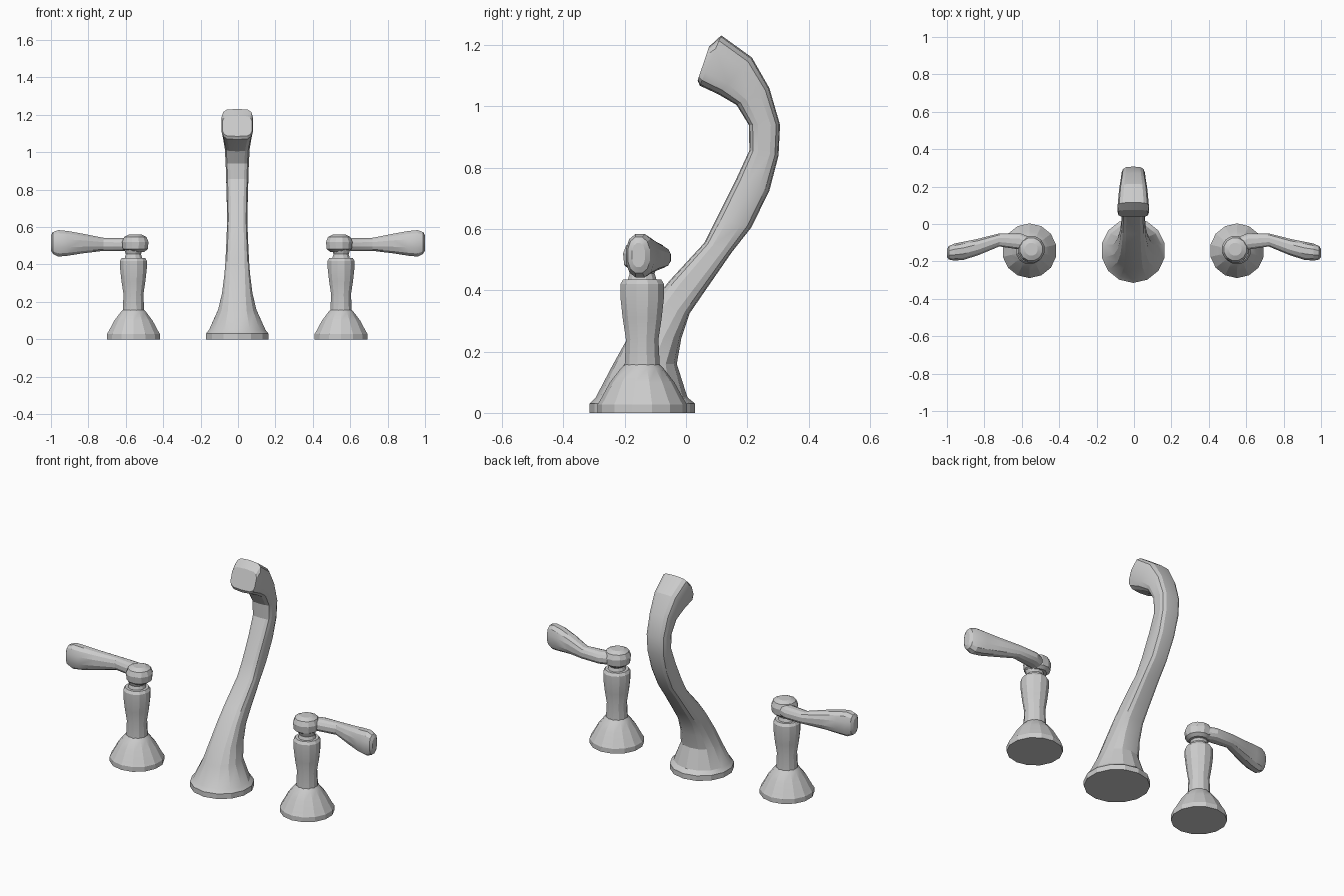
import bpy, bmesh, math
from mathutils import Vector

if "Cube" in bpy.data.objects:
    bpy.data.objects.remove(bpy.data.objects["Cube"])

metal = bpy.data.materials.new("brushed grey metal")
metal.use_nodes = True
grey = (0.6, 0.6, 0.6, 1)
metal.diffuse_color = grey
metal.node_tree.nodes["Principled BSDF"].inputs["Base Color"].default_value = grey


def loft(name, sections, sides=14):
    """Skin rings given as (centre, half axis u, half axis v, squareness)."""
    bm = bmesh.new()
    rings = []
    for centre, u, v, square in sections:
        ring = []
        for i in range(sides):
            a = 2 * math.pi * (i + 0.5) / sides
            c, s = math.cos(a), math.sin(a)
            p = (Vector(centre) + Vector(u) * math.copysign(abs(c) ** square, c)
                 + Vector(v) * math.copysign(abs(s) ** square, s))
            ring.append(bm.verts.new(p))
        rings.append(ring)
    for low, high in zip(rings, rings[1:]):
        for i in range(sides):
            j = (i + 1) % sides
            bm.faces.new((low[i], low[j], high[j], high[i]))
    bm.faces.new(rings[0][::-1])
    bm.faces.new(rings[-1])
    bmesh.ops.recalc_face_normals(bm, faces=bm.faces)
    mesh = bpy.data.meshes.new(name)
    bm.to_mesh(mesh)
    bm.free()
    mesh.materials.append(metal)
    obj = bpy.data.objects.new(name, mesh)
    bpy.context.collection.objects.link(obj)
    bpy.context.view_layer.objects.active = obj
    bpy.ops.object.select_all(action="DESELECT")
    obj.select_set(True)
    bpy.ops.object.shade_smooth_by_angle(angle=math.radians(20))
    return obj


def lathe(name, x, y, profile, sides=14):
    return loft(name, [((x, y, z), (r, 0, 0), (0, r, 0), 1) for r, z in profile], sides)


MID = -0.004
ROW = -0.143

# Spout: inner edge (y, z), outer edge (y, z), half width, squareness
spout = [
    (-.315, 0, .03, 0, .172, 1),
    (-.315, .03, .03, .03, .172, 1),
    (-.295, .05, .005, .05, .155, 1),
    (-.24, .155, -.03, .16, .105, .9),
    (-.19, .245, -.015, .245, .083, .75),
    (-.115, .355, .012, .325, .07, .65),
    (-.055, .43, .06, .395, .064, .6),
    (.06, .555, .15, .525, .058, .6),
    (.1, .635, .213, .605, .055, .6),
    (.16, .755, .272, .725, .057, .6),
    (.207, .857, .302, .84, .06, .6),
    (.205, .94, .307, .94, .063, .6),
    (.165, 1.005, .272, 1.06, .068, .6),
    (.105, 1.04, .215, 1.16, .077, .55),
    (.045, 1.068, .115, 1.232, .085, .5),
    (.038, 1.085, .075, 1.195, .08, .5),
]
rings = []
for y0, z0, y1, z1, half, square in spout:
    inner, outer = Vector((MID, y0, z0)), Vector((MID, y1, z1))
    rings.append(((inner + outer) / 2, (half, 0, 0), (outer - inner) / 2, square))
loft("spout", rings)

# Lever: distance along x, centre y, centre z, half depth, half height
lever = [
    (.54, -.125, .507, .05, .038),
    (.61, -.093, .507, .045, .036),
    (.72, -.085, .508, .036, .036),
    (.83, -.122, .512, .045, .054),
    (.91, -.143, .513, .05, .068),
    (.96, -.15, .513, .047, .073),
    (.99, -.154, .515, .037, .06),
    (1.0, -.155, .515, .022, .04),
]

for side, label in ((1, "left"), (-1, "right")):
    x = MID + side * .555
    lathe(label + "_handle_base", x, ROW, [
        (.146, 0), (.146, .028), (.135, .045), (.105, .1), (.07, .145), (.058, .158)])
    lathe(label + "_handle_column", x, ROW, [
        (.06, .14), (.055, .24), (.066, .31), (.074, .38), (.074, .42), (.064, .436)], 12)
    lathe(label + "_handle_neck", x, ROW, [(.05, .43), (.042, .455), (.055, .49)], 12)
    lathe(label + "_handle_hub", x - side * .01, ROW + .008, [
        (.05, .468), (.069, .482), (.073, .52), (.062, .547), (.035, .56)], 12)
    loft(label + "_lever", [
        ((side * d, y, z), (0, hy, 0), (0, 0, hz), .85) for d, y, z, hy, hz in lever], 12)
